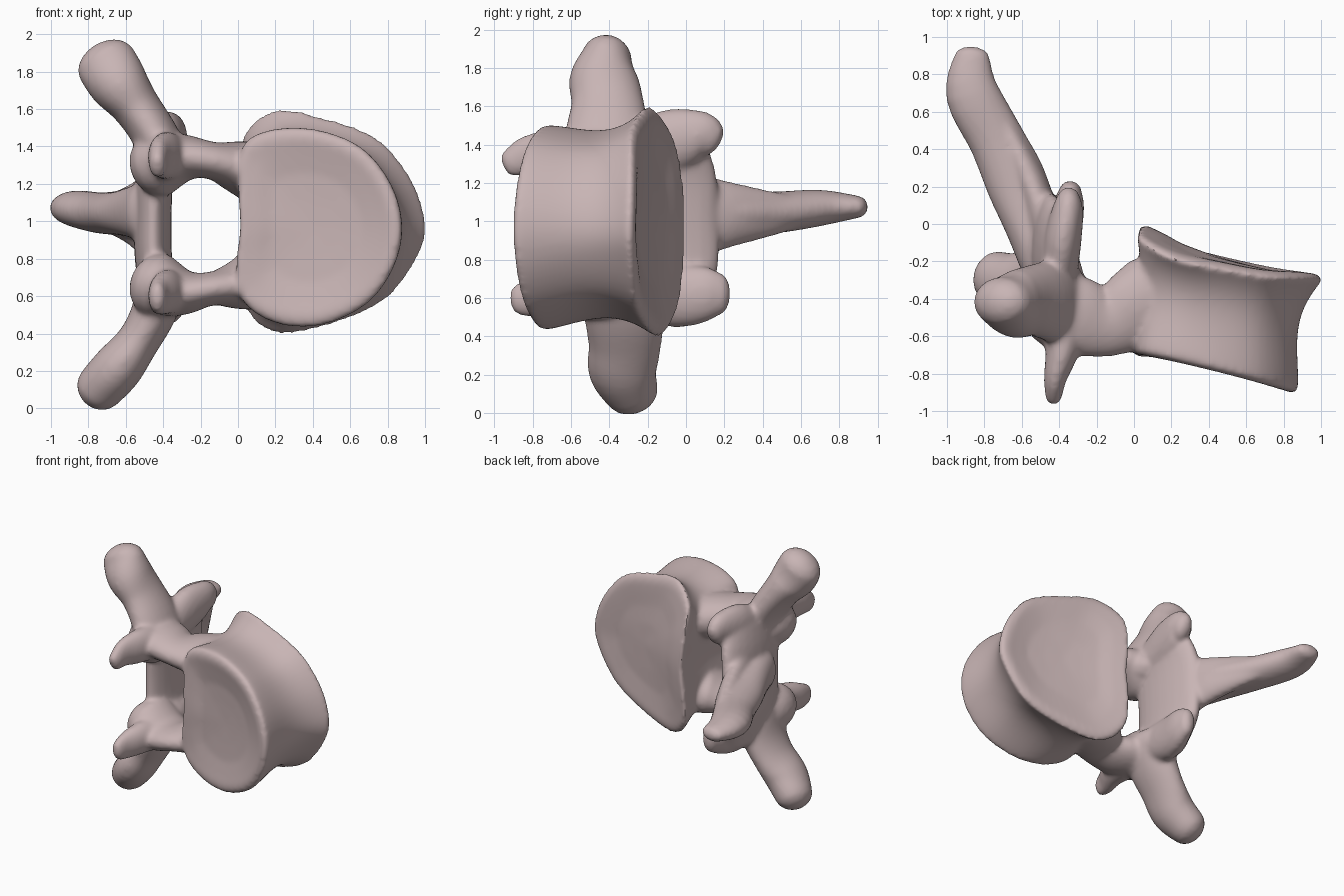
import bpy, bmesh, math
from mathutils import Vector

cube = bpy.data.objects.get("Cube")
if cube:
    bpy.data.objects.remove(cube, do_unlink=True)

bone = bpy.data.materials.new("bone")
bone.use_nodes = True
COLOUR = (0.58, 0.46, 0.46, 1)
bone.diffuse_color = COLOUR
bsdf = bone.node_tree.nodes["Principled BSDF"]
bsdf.inputs["Base Color"].default_value = COLOUR
bsdf.inputs["Roughness"].default_value = 0.7

bm = bmesh.new()


def smooth_path(pts, steps, closed=False):
    """Catmull-Rom resampling of tuples of any length."""
    n = len(pts)
    get = (lambda i: pts[i % n]) if closed else (lambda i: pts[max(0, min(n - 1, i))])
    out = []
    for i in range(n if closed else n - 1):
        a, b, c, d = (get(i + k) for k in (-1, 0, 1, 2))
        for s in range(steps):
            t = s / steps
            out.append([0.5 * (2 * q + (r - p) * t + (2 * p - 5 * q + 4 * r - w) * t * t
                               + (3 * q - p - 3 * r + w) * t ** 3)
                        for p, q, r, w in zip(a, b, c, d)])
    if not closed:
        out.append(list(pts[-1]))
    return out


def skin(rings):
    """Closed skin over a row of equal-length rings."""
    rows = [[bm.verts.new(p) for p in ring] for ring in rings]
    n = len(rows[0])
    for a, b in zip(rows, rows[1:]):
        for i in range(n):
            bm.faces.new((a[i], a[(i + 1) % n], b[(i + 1) % n], b[i]))
    bm.faces.new(rows[0][::-1])
    bm.faces.new(rows[-1])


def limb(*stations):
    """Rounded limb: stations are x, y, z, radius along y (or z if it runs along y), cross radius."""
    path = smooth_path(stations, 4)
    span = Vector(stations[-1][:3]) - Vector(stations[0][:3])
    ref = Vector((0, 0, 1)) if abs(span.y) > max(abs(span.x), abs(span.z)) else Vector((0, 1, 0))
    rows = []
    for i, p in enumerate(path):
        d = (Vector(path[min(i + 1, len(path) - 1)][:3]) - Vector(path[max(i - 1, 0)][:3])).normalized()
        rows.append((Vector(p[:3]), d, p[3], p[4]))
    # domed ends
    for side in (0, -1):
        c, d, ru, rv = rows[side]
        for k in (25, 50, 72, 86):
            a = math.radians(k)
            off = d * min(ru, rv) * 0.85 * math.sin(a) * (-1 if side == 0 else 1)
            row = (c + off, d, ru * math.cos(a), rv * math.cos(a))
            rows.insert(0, row) if side == 0 else rows.append(row)
    rings = []
    for c, d, ru, rv in rows:
        u = (ref - d * ref.dot(d)).normalized()
        v = d.cross(u)
        rings.append([c + u * ru * math.cos(t) + v * rv * math.sin(t)
                      for t in (2 * math.pi * k / 24 for k in range(24))])
    skin(rings)


# Vertebral body: two rim outlines in x, z joined by a waisted drum with dished ends
front_rim = smooth_path([(0.01, 0.97), (0.0, 1.22), (0.04, 1.42), (0.22, 1.49), (0.45, 1.48),
                         (0.67, 1.38), (0.82, 1.18), (0.87, 0.95), (0.81, 0.72), (0.66, 0.54),
                         (0.42, 0.44), (0.2, 0.46), (0.03, 0.57), (-0.01, 0.76)], 5, True)
back_rim = smooth_path([(0.05, 0.98), (0.03, 1.22), (0.03, 1.46), (0.2, 1.6), (0.46, 1.555),
                        (0.74, 1.45), (0.93, 1.23), (1.01, 0.98), (0.96, 0.8), (0.79, 0.58),
                        (0.5, 0.45), (0.2, 0.4), (0.04, 0.54), (0.03, 0.77)], 5, True)


def body_ring(s, scale, dish):
    ring = []
    for (fx, fz), (bx, bz) in zip(front_rim, back_rim):
        cx, cz = 0.41 + 0.09 * s, 0.965 + 0.03 * s
        dx = fx + (bx - fx) * s - cx
        # the canal wall is hardly waisted
        x = cx + dx * (scale if dx > 0 or scale < 0.85 else 1 - (1 - scale) * 0.35)
        z = cz + (fz + (bz - fz) * s - cz) * scale
        y0 = -0.705 - 0.235 * x + 0.08 * (z - 0.97) ** 2 + dish
        y1 = 0.015 - 0.29 * x - (0.35 if z > 1 else 0.2) * (z - 1.0) ** 2 - dish
        ring.append((x, y0 + (y1 - y0) * s, z))
    return ring


dished = [(0.02, 0.06), (0.3, 0.055), (0.55, 0.045), (0.75, 0.02), (0.87, 0.003), (0.93, 0.0), (0.975, 0.008)]
rings = [body_ring(0, k, d) for k, d in dished]
for i in range(15):
    t = i / 14
    rings.append(body_ring(0.03 + 0.94 * t, 1.005 - 0.14 * math.sin(math.pi * t ** 1.25), 0))
rings += [body_ring(1, k, d) for k, d in reversed(dished)]
skin(rings)

# Pedicles bridging body and arch
limb((0.1, -0.4, 1.26, 0.24, 0.17), (0.0, -0.46, 1.29, 0.22, 0.14), (-0.14, -0.53, 1.325, 0.18, 0.1),
     (-0.28, -0.5, 1.34, 0.21, 0.125), (-0.42, -0.45, 1.31, 0.21, 0.18))
limb((0.1, -0.4, 0.69, 0.24, 0.17), (0.0, -0.46, 0.66, 0.22, 0.13), (-0.14, -0.53, 0.64, 0.18, 0.09),
     (-0.28, -0.5, 0.62, 0.21, 0.12), (-0.42, -0.45, 0.65, 0.21, 0.18))

# Lamina closing the canal
limb((-0.4, -0.2, 1.4, 0.28, 0.1), (-0.445, -0.16, 1.22, 0.32, 0.1), (-0.455, -0.15, 1.0, 0.32, 0.1),
     (-0.45, -0.15, 0.78, 0.32, 0.1), (-0.41, -0.18, 0.58, 0.27, 0.1))

# Transverse processes, upper and lower
limb((-0.38, -0.42, 1.3, 0.24, 0.14), (-0.45, -0.41, 1.47, 0.22, 0.125), (-0.55, -0.41, 1.62, 0.19, 0.13),
     (-0.64, -0.43, 1.74, 0.18, 0.16), (-0.705, -0.415, 1.845, 0.135, 0.165))
limb((-0.4, -0.33, 0.66, 0.23, 0.14), (-0.46, -0.32, 0.49, 0.21, 0.12), (-0.54, -0.32, 0.35, 0.19, 0.115),
     (-0.64, -0.33, 0.22, 0.18, 0.135), (-0.74, -0.285, 0.11, 0.145, 0.13))

# Spinous process and the thicker web along its inner edge
limb((-0.5, -0.24, 1.05, 0.16, 0.1), (-0.55, -0.05, 1.05, 0.14, 0.125), (-0.62, 0.2, 1.045, 0.12, 0.165),
     (-0.735, 0.45, 1.045, 0.11, 0.15), (-0.865, 0.7, 1.07, 0.095, 0.145), (-0.865, 0.9, 1.075, 0.058, 0.095))
limb((-0.47, -0.1, 1.03, 0.28, 0.08), (-0.5, 0.06, 1.03, 0.225, 0.085), (-0.55, 0.22, 1.035, 0.175, 0.09),
     (-0.65, 0.44, 1.04, 0.12, 0.07), (-0.74, 0.6, 1.05, 0.08, 0.05))

# Articular processes: front pair and rear pair
limb((-0.37, -0.5, 1.34, 0.13, 0.12), (-0.385, -0.68, 1.35, 0.13, 0.09), (-0.42, -0.82, 1.34, 0.11, 0.062),
     (-0.43, -0.92, 1.3, 0.075, 0.045))
limb((-0.37, -0.5, 0.62, 0.13, 0.12), (-0.385, -0.68, 0.62, 0.12, 0.09), (-0.42, -0.8, 0.6, 0.105, 0.062),
     (-0.43, -0.88, 0.59, 0.08, 0.045))
limb((-0.4, -0.25, 1.36, 0.15, 0.1), (-0.38, -0.08, 1.42, 0.165, 0.1), (-0.355, 0.07, 1.45, 0.13, 0.085),
     (-0.35, 0.13, 1.43, 0.1, 0.065))
limb((-0.4, -0.22, 0.64, 0.15, 0.1), (-0.38, -0.05, 0.61, 0.165, 0.1), (-0.35, 0.1, 0.62, 0.145, 0.085),
     (-0.34, 0.18, 0.62, 0.11, 0.06))

bmesh.ops.recalc_face_normals(bm, faces=bm.faces)
mesh = bpy.data.meshes.new("vertebra")
bm.to_mesh(mesh)
bm.free()
mesh.materials.append(bone)
bone_obj = bpy.data.objects.new("vertebra", mesh)
bpy.context.collection.objects.link(bone_obj)

# Fuse the parts into one soft skin
fuse = bone_obj.modifiers.new("fuse", "REMESH")
fuse.mode = "VOXEL"
fuse.voxel_size = 0.016
soften = bone_obj.modifiers.new("soften", "SMOOTH")
soften.factor = 0.5
soften.iterations = 10
bpy.ops.object.select_all(action="DESELECT")
bone_obj.select_set(True)
bpy.context.view_layer.objects.active = bone_obj
bpy.ops.object.modifier_apply(modifier="fuse")
bpy.ops.object.modifier_apply(modifier="soften")
bpy.ops.object.shade_smooth_by_angle(angle=math.radians(40))
